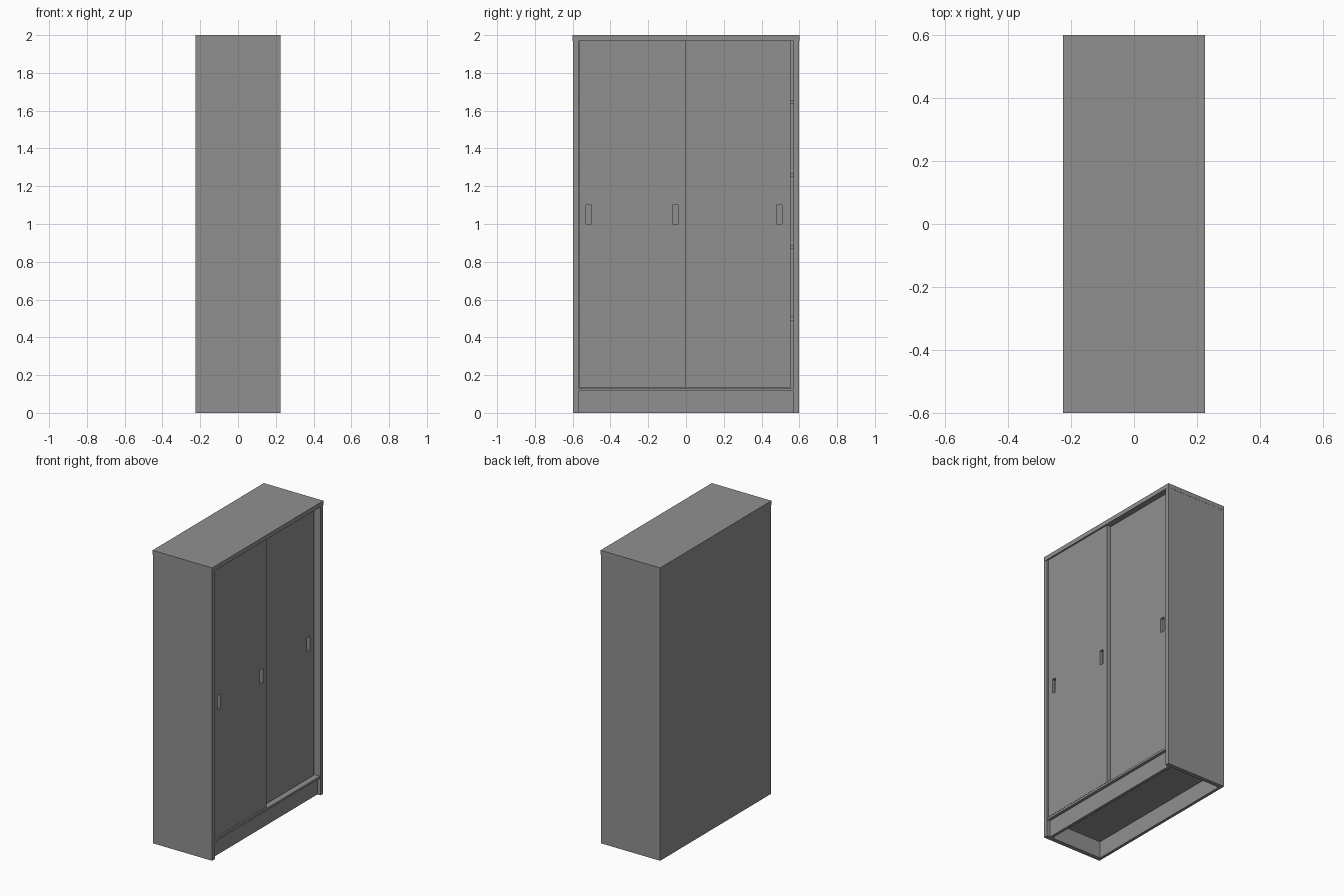
import bpy

if "Cube" in bpy.data.objects:
    bpy.data.objects.remove(bpy.data.objects["Cube"])

# Dark grey finish shared by every panel
finish = bpy.data.materials.new("dark_grey_finish")
finish.diffuse_color = (0.28, 0.28, 0.28, 1)
finish.use_nodes = True
finish.node_tree.nodes["Principled BSDF"].inputs["Base Color"].default_value = finish.diffuse_color


def box(name, x, y, z):
    """Box from (min, max) ranges on each axis."""
    bpy.ops.mesh.primitive_cube_add(size=1, location=[sum(r) / 2 for r in (x, y, z)])
    ob = bpy.context.object
    ob.name = name
    ob.scale = [r[1] - r[0] for r in (x, y, z)]
    bpy.ops.object.transform_apply(location=False, rotation=False, scale=True)
    ob.data.materials.append(finish)
    return ob


def sliding_door(name, front, y0, y1, handles):
    """Door panel with recessed finger pulls cut into its +x face."""
    door = box(name, (front - 0.025, front), (y0, y1), (0.135, 1.969))
    for i, y in enumerate(handles):
        cutter = box(f"{name}_pull_cutter_{i}", (front - 0.02, front + 0.02),
                     (y - 0.015, y + 0.015), (1.0, 1.1))
        cutter.hide_render = True
        cutter.hide_viewport = True
        mod = door.modifiers.new("finger_pull", 'BOOLEAN')
        mod.operation = 'DIFFERENCE'
        mod.solver = 'EXACT'
        mod.object = cutter
    return door


# Carcass: top with a hairline overhang, back and side panels
box("top_panel", (-0.225, 0.225), (-0.6, 0.6), (1.97, 2.0))
box("back_panel", (-0.224, -0.204), (-0.599, 0.599), (0, 1.97))
for name, s in (("left_side_panel", -1), ("right_side_panel", 1)):
    box(name, (-0.204, 0.224), sorted((s * 0.57, s * 0.599)), (0, 1.97))

# Base: floor panel and recessed plinth
box("floor_panel", (-0.204, 0.22), (-0.57, 0.57), (0.115, 0.13))
box("plinth", (0.18, 0.2), (-0.57, 0.57), (0, 0.115))

# Inner shelves
for i, z in enumerate((0.5, 0.88, 1.26, 1.645)):
    box(f"shelf_{i + 1}", (-0.204, 0.15), (-0.57, 0.57), (z - 0.01, z + 0.01))

# Sliding doors on two tracks, the rear one left slightly open
sliding_door("front_door", 0.216, -0.567, 0.0, (-0.514, -0.056))
sliding_door("rear_door", 0.186, -0.017, 0.553, (0.494,))
